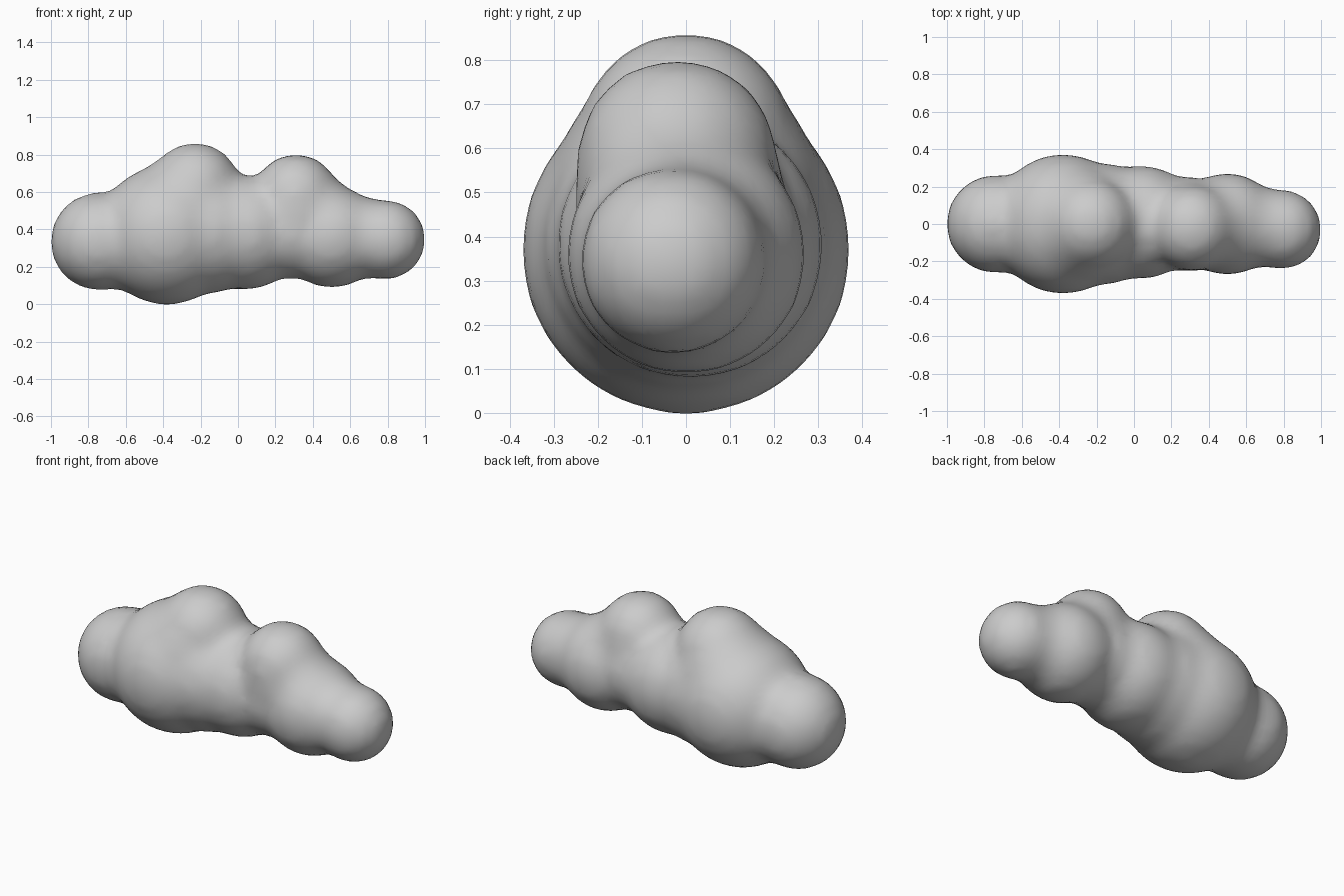
import bpy
import bmesh
from mathutils import Matrix

cube = bpy.data.objects.get("Cube")
if cube:
    bpy.data.objects.remove(cube, do_unlink=True)

# Soft grey used all over
grey = bpy.data.materials.new("soft_grey")
grey.use_nodes = True
colour = (0.6, 0.6, 0.6, 1)
grey.diffuse_color = colour
grey.node_tree.nodes["Principled BSDF"].inputs["Base Color"].default_value = colour

# Main puffs: x, y, z, radius
puffs = [
    (-0.74, 0.0, 0.335, 0.26),    # end puff on the model's right
    (-0.38, 0.0, 0.37, 0.37),     # large body puff
    (-0.23, 0.0, 0.62, 0.24),     # tall crown
    (0.04, 0.01, 0.38, 0.30),     # middle
    (0.31, -0.02, 0.575, 0.225),  # second crown
    (0.50, 0.0, 0.36, 0.27),      # side body puff
    (0.79, -0.03, 0.345, 0.21),   # small end puff
]
# Puffs that fill the hollows between the main ones
fillers = [
    (-0.61, 0.0, 0.34, 0.26),
    (-0.29, 0.0, 0.50, 0.30),
    (-0.17, 0.0, 0.38, 0.32),
    (0.28, 0.0, 0.39, 0.25),
    (0.31, -0.015, 0.49, 0.235),
    (0.42, -0.01, 0.47, 0.22),
    (0.66, -0.015, 0.355, 0.215),
]
PAD = 0.005  # softening eats about this much of each radius

bm = bmesh.new()
for x, y, z, r in puffs + fillers:
    bmesh.ops.create_icosphere(bm, subdivisions=4, radius=r + PAD,
                               matrix=Matrix.Translation((x, y, z)))
mesh = bpy.data.meshes.new("cloud")
bm.to_mesh(mesh)
bm.free()
mesh.materials.append(grey)
cloud = bpy.data.objects.new("cloud", mesh)
bpy.context.collection.objects.link(cloud)

# Fuse the puffs into one skin and soften the creases
fuse = cloud.modifiers.new("fuse", 'REMESH')
fuse.mode = 'VOXEL'
fuse.voxel_size = 0.035
fuse.use_smooth_shade = True
soften = cloud.modifiers.new("soften", 'SMOOTH')
soften.factor = 0.5
soften.iterations = 10
